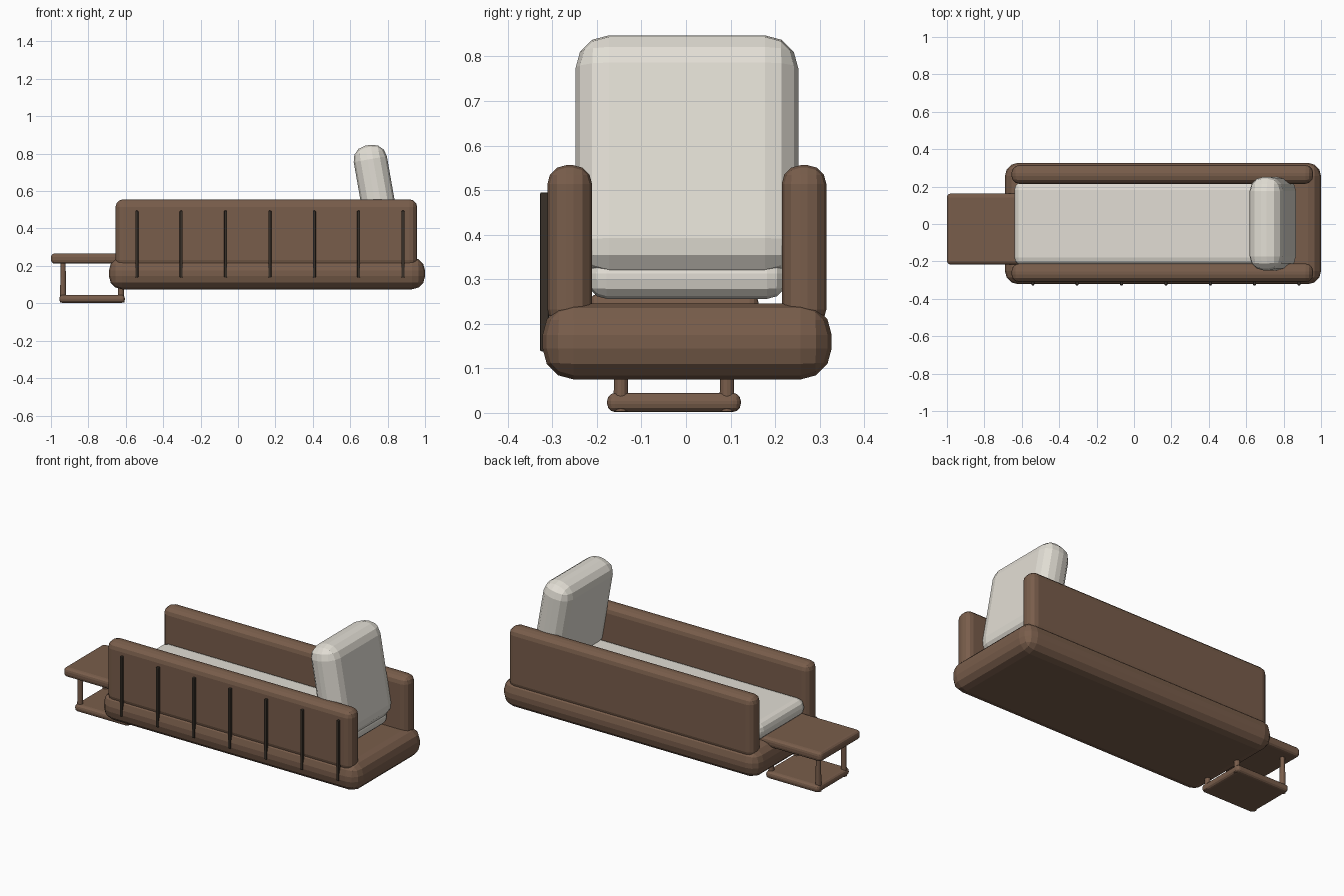
import bpy
from math import radians

if "Cube" in bpy.data.objects:
    bpy.data.objects.remove(bpy.data.objects["Cube"])


def material(name, rgb):
    m = bpy.data.materials.new(name)
    m.diffuse_color = (*rgb, 1)
    m.use_nodes = True
    m.node_tree.nodes["Principled BSDF"].inputs["Base Color"].default_value = m.diffuse_color
    return m


WOOD = material("wood", (0.19, 0.11, 0.07))
FABRIC = material("fabric", (0.76, 0.73, 0.66))
DARK = material("dark_wood", (0.04, 0.03, 0.022))


def rounded_box(name, lo, hi, bevel, mat, segments=3, tilt=0):
    """Box between two corners with bevelled edges, tilted about y."""
    bpy.ops.mesh.primitive_cube_add(size=1)
    ob = bpy.context.object
    ob.name = name
    for v in ob.data.vertices:
        v.co = [c * (b - a) for c, a, b in zip(v.co, lo, hi)]
    ob.location = [(a + b) / 2 for a, b in zip(lo, hi)]
    ob.rotation_euler.y = tilt
    mod = ob.modifiers.new("round", 'BEVEL')
    mod.width = bevel
    mod.segments = segments
    ob.data.materials.append(mat)
    return ob


# Base plinth
rounded_box("base", (-0.69, -0.322, 0.075), (1.0, 0.327, 0.245), 0.07, WOOD)

# Long side panels
for name, y in (("front_arm", -0.261), ("back_arm", 0.265)):
    rounded_box(name, (-0.655, y - 0.05, 0.19), (0.958, y + 0.05, 0.556), 0.042, WOOD)

# Seat and upright cushion
rounded_box("seat_cushion", (-0.64, -0.223, 0.256), (0.84, 0.227, 0.358), 0.045, FABRIC)
rounded_box("back_cushion", (0.652, -0.248, 0.299), (0.832, 0.252, 0.849), 0.075,
            FABRIC, tilt=radians(-10))

# Dark slats on the front panel
for i in range(7):
    x = -0.541 + i * 0.2372
    rounded_box(f"slat_{i + 1}", (x - 0.008, -0.328, 0.138), (x + 0.008, -0.308, 0.495),
                0.004, DARK, 2)

# Small side table: top, shelf and four tapered legs
TX, TY = -0.78, -0.027
rounded_box("table_top", (TX - 0.22, TY - 0.19, 0.212), (TX + 0.22, TY + 0.19, 0.267), 0.02, WOOD)
rounded_box("table_shelf", (TX - 0.175, TY - 0.15, 0.002), (TX + 0.175, TY + 0.15, 0.045), 0.018, WOOD)
for sx in (-1, 1):
    for sy in (-1, 1):
        bpy.ops.mesh.primitive_cone_add(
            vertices=12, radius1=0.017, radius2=0.013, depth=0.23,
            location=(TX + sx * 0.155, TY + sy * 0.119, 0.118))
        leg = bpy.context.object
        leg.name = f"table_leg_{'left' if sx < 0 else 'right'}_{'front' if sy < 0 else 'back'}"
        leg.data.materials.append(WOOD)
